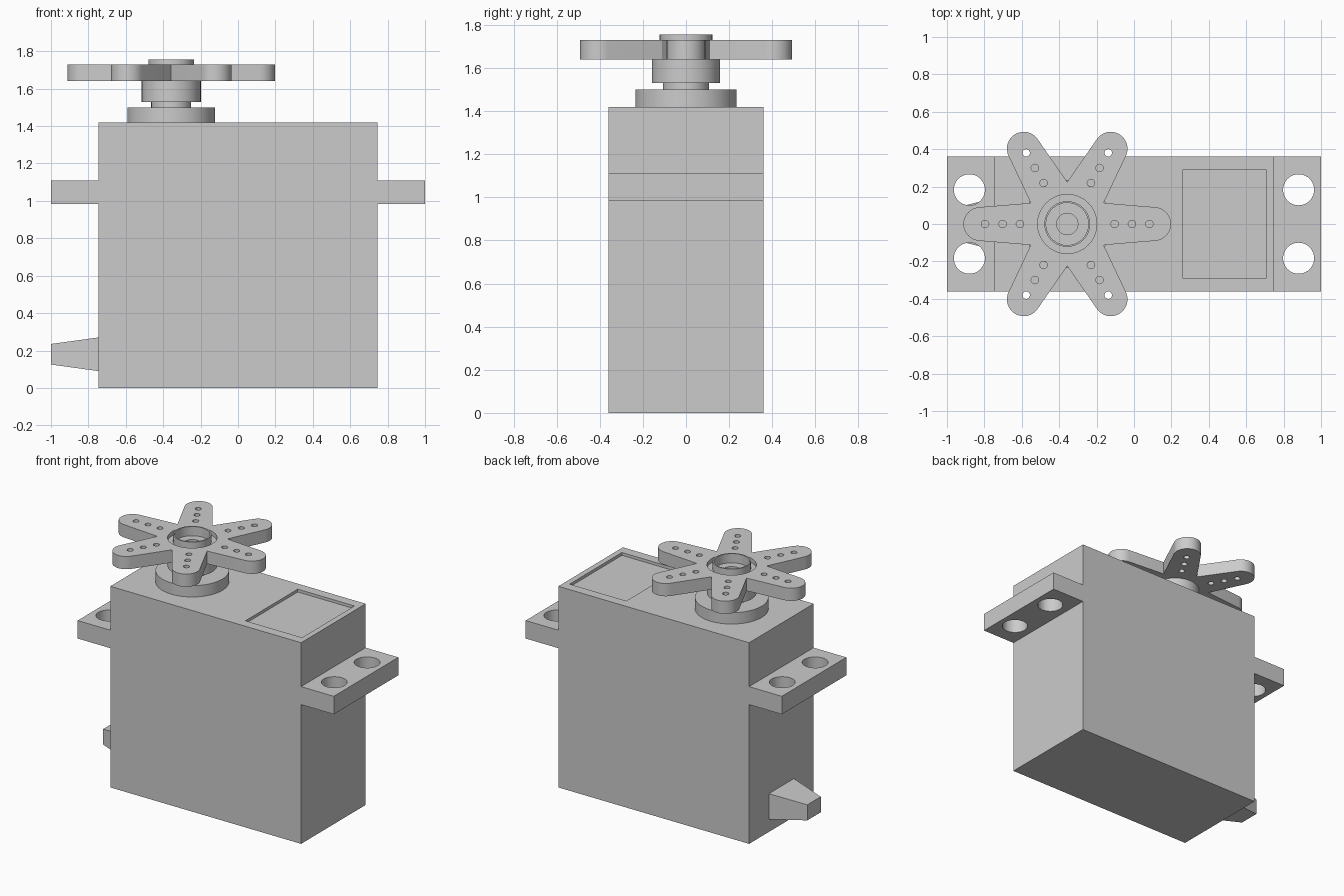
import bpy, bmesh
from math import pi, sin, cos, radians
from mathutils import Matrix, Vector

if "Cube" in bpy.data.objects:
    bpy.data.objects.remove(bpy.data.objects["Cube"])

CX = -0.357  # output shaft axis


def make(name, bm, smooth=False):
    bmesh.ops.recalc_face_normals(bm, faces=bm.faces[:])
    me = bpy.data.meshes.new(name)
    bm.to_mesh(me)
    bm.free()
    ob = bpy.data.objects.new(name, me)
    bpy.context.collection.objects.link(ob)
    if smooth:
        bpy.ops.object.select_all(action='DESELECT')
        ob.select_set(True)
        bpy.context.view_layer.objects.active = ob
        bpy.ops.object.shade_smooth_by_angle(angle=radians(30))
    return ob


def add_box(bm, lo, hi):
    lo, hi = Vector(lo), Vector(hi)
    m = Matrix.Translation((lo + hi) / 2) @ Matrix.Diagonal((*(hi - lo), 1))
    bmesh.ops.create_cube(bm, size=1, matrix=m)


def add_cyl(bm, x, y, r, z0, z1, n=40):
    bmesh.ops.create_cone(bm, cap_ends=True, segments=n, radius1=r, radius2=r,
                          depth=z1 - z0, matrix=Matrix.Translation((x, y, (z0 + z1) / 2)))


def cut(ob, bm):
    cutter = make(ob.name + "_cutter", bm)
    cutter.hide_render = True
    cutter.hide_viewport = True
    mod = ob.modifiers.new("cut", 'BOOLEAN')
    mod.operation = 'DIFFERENCE'
    mod.solver = 'EXACT'
    mod.object = cutter


# Case with a shallow label recess on top
bm = bmesh.new()
add_box(bm, (-0.745, -0.36, 0), (0.745, 0.36, 1.42))
case = make("case", bm)
bm = bmesh.new()
add_box(bm, (0.262, -0.292, 1.40), (0.705, 0.292, 1.5))
cut(case, bm)

# Mounting flanges, two screw holes each
for side, name in ((-1, "left_flange"), (1, "right_flange")):
    bm = bmesh.new()
    x0, x1 = sorted((side * 0.745, side * 1.0))
    add_box(bm, (x0, -0.36, 0.983), (x1, 0.36, 1.11))
    flange = make(name, bm, True)
    bm = bmesh.new()
    for y in (-0.183, 0.183):
        add_cyl(bm, side * 0.88, y, 0.083, 0.9, 1.2)
    cut(flange, bm)

# Tapered cable boss
bm = bmesh.new()
rings = []
for x, w, z0, z1 in ((-0.745, 0.14, 0.09, 0.27), (-1.0, 0.075, 0.125, 0.235)):
    rings.append([bm.verts.new((x, y, z)) for y, z in
                  ((-w, z0), (w, z0), (w, z1), (-w, z1))])
for ring in rings:
    bm.faces.new(ring)
for i in range(4):
    j = (i + 1) % 4
    bm.faces.new((rings[0][i], rings[0][j], rings[1][j], rings[1][i]))
make("cable_boss", bm)

# Turned collar, neck, hub and hollow raised lip
profile = [(0, 1.42), (0.235, 1.42), (0.235, 1.5), (0.107, 1.5), (0.107, 1.53),
           (0.158, 1.53), (0.158, 1.70), (0.122, 1.70), (0.122, 1.755),
           (0.113, 1.755), (0.113, 1.69), (0.057, 1.69), (0.057, 1.61), (0, 1.61)]
bm = bmesh.new()
vs = [bm.verts.new((CX + r, 0, z)) for r, z in profile]
es = [bm.edges.new(p) for p in zip(vs, vs[1:])]
bmesh.ops.spin(bm, geom=vs + es, cent=(CX, 0, 0), axis=(0, 0, 1),
               angle=2 * pi, steps=64, use_duplicate=False)
bmesh.ops.remove_doubles(bm, verts=bm.verts[:], dist=1e-4)
make("output_hub", bm, True)

# Six-armed horn: rounded arm tips with sharp valleys between
bm = bmesh.new()
outline = []
for k in range(6):
    a = k * pi / 3
    for i in range(17):
        t = a + radians(-86 + 172 * i / 16)
        outline.append((CX + 0.465 * cos(a) + 0.09 * cos(t),
                        0.465 * sin(a) + 0.09 * sin(t)))
    v = a + pi / 6
    outline.append((CX + 0.225 * cos(v), 0.225 * sin(v)))
face = bm.faces.new([bm.verts.new((x, y, 1.64)) for x, y in outline])
ext = bmesh.ops.extrude_face_region(bm, geom=[face])
top = [g for g in ext["geom"] if isinstance(g, bmesh.types.BMVert)]
bmesh.ops.translate(bm, verts=top, vec=(0, 0, 0.09))
horn = make("horn", bm, True)

# Horn bore and link holes
bm = bmesh.new()
add_cyl(bm, CX, 0, 0.158, 1.6, 1.8, 64)
for k in range(6):
    for d in (0.253, 0.346, 0.439):
        add_cyl(bm, CX + d * cos(k * pi / 3), d * sin(k * pi / 3), 0.02, 1.6, 1.8, 20)
cut(horn, bm)
